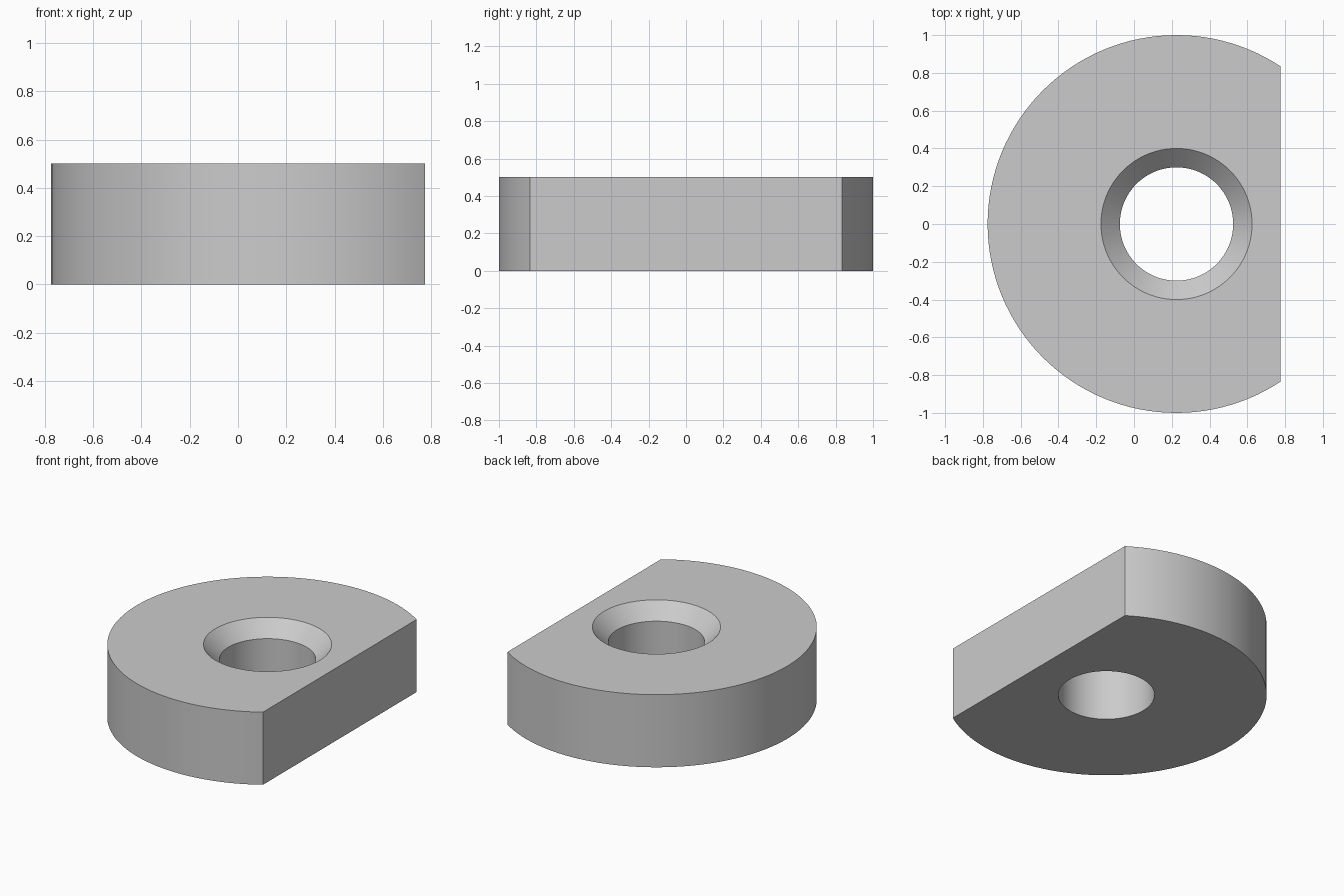
import bpy
import bmesh
import math
from mathutils import Vector

cube = bpy.data.objects.get("Cube")
if cube:
    bpy.data.objects.remove(cube, do_unlink=True)

HEIGHT = 0.5
RADIUS = 1.0
HOLE = 0.3
SINK = 0.1       # width and depth of the countersink
AXIS_X = 0.225   # centre of the disc and the hole
FLAT_X = 0.775   # flat side
STEPS = 128

# Plain grey material
grey = bpy.data.materials.new("plain_grey")
grey.use_nodes = True
colour = (0.6, 0.6, 0.6, 1)
grey.diffuse_color = colour
grey.node_tree.nodes["Principled BSDF"].inputs["Base Color"].default_value = colour

# Wall section, turned around the hole axis
section = [(HOLE, 0), (RADIUS, 0), (RADIUS, HEIGHT),
           (HOLE + SINK, HEIGHT), (HOLE, HEIGHT - SINK)]
bm = bmesh.new()
verts = [bm.verts.new((AXIS_X + r, 0, z)) for r, z in section]
edges = [bm.edges.new((v, verts[(i + 1) % len(verts)])) for i, v in enumerate(verts)]
bmesh.ops.spin(bm, geom=verts + edges, cent=(AXIS_X, 0, 0), axis=(0, 0, 1),
               angle=math.tau, steps=STEPS, use_merge=False)
bmesh.ops.remove_doubles(bm, verts=bm.verts, dist=0.0001)

# Flat side, cut off and closed
bmesh.ops.bisect_plane(bm, geom=bm.verts[:] + bm.edges[:] + bm.faces[:],
                       plane_co=Vector((FLAT_X, 0, 0)), plane_no=Vector((1, 0, 0)),
                       clear_outer=True)
rim = [e for e in bm.edges if e.is_boundary]
bmesh.ops.contextual_create(bm, geom=rim)
bmesh.ops.recalc_face_normals(bm, faces=bm.faces)

mesh = bpy.data.meshes.new("countersunk_disc")
bm.to_mesh(mesh)
bm.free()
mesh.materials.append(grey)
disc = bpy.data.objects.new("countersunk_disc", mesh)
bpy.context.collection.objects.link(disc)

# Smooth round walls, sharp rims
bpy.ops.object.select_all(action="DESELECT")
disc.select_set(True)
bpy.context.view_layer.objects.active = disc
bpy.ops.object.shade_smooth_by_angle(angle=math.radians(30))
